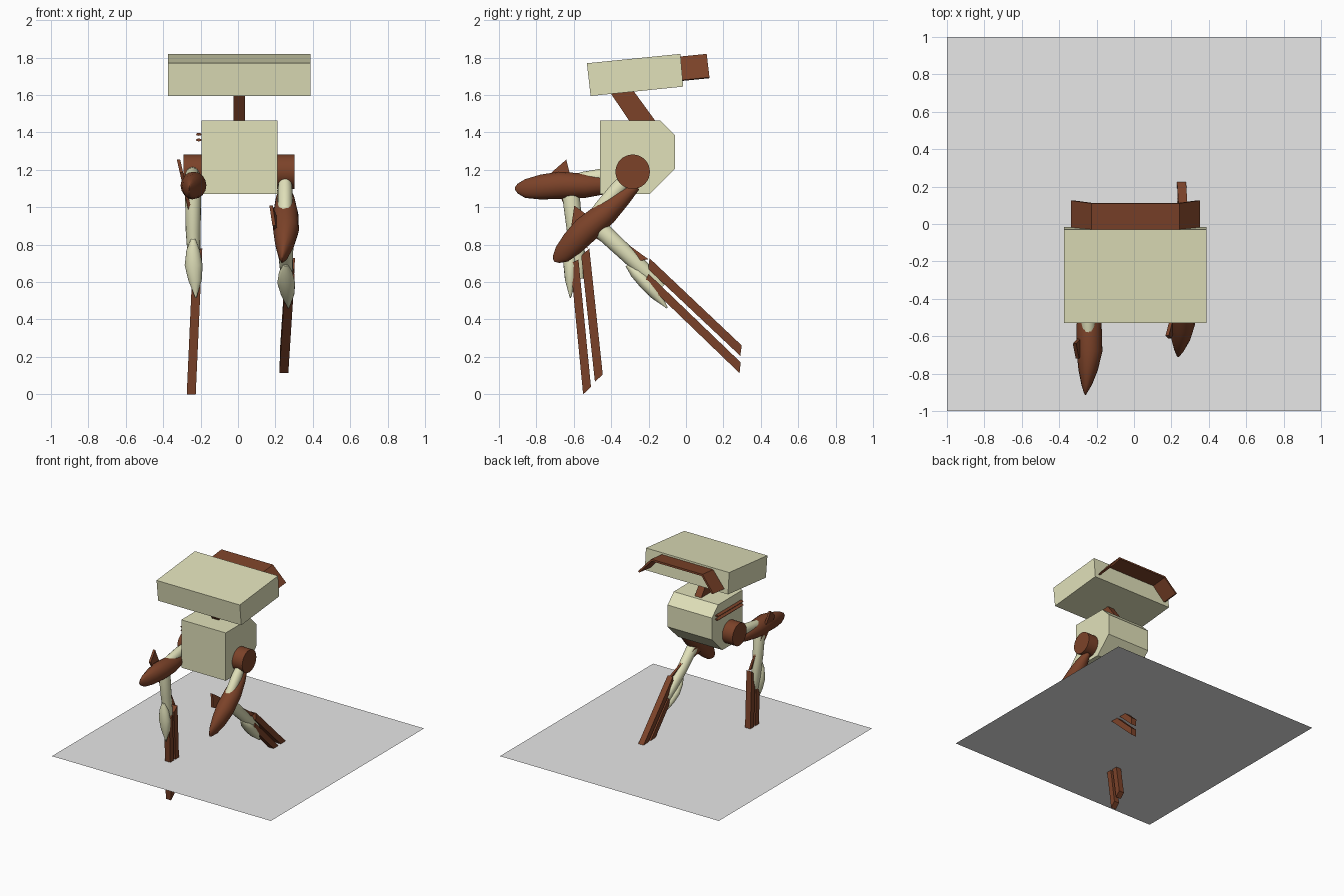
import bpy, bmesh, math
from mathutils import Vector, Matrix

if "Cube" in bpy.data.objects:
    bpy.data.objects.remove(bpy.data.objects["Cube"])


def material(name, rgb):
    m = bpy.data.materials.new(name)
    m.diffuse_color = (*rgb, 1)
    m.use_nodes = True
    m.node_tree.nodes["Principled BSDF"].inputs["Base Color"].default_value = m.diffuse_color
    return m


CREAM = material("cream", (0.75, 0.75, 0.49))
BROWN = material("rust_brown", (0.20, 0.055, 0.022))
GREY = material("light_grey", (0.8, 0.8, 0.8))
CX = 0.007                      # centre line of head and body
HIP = Vector((0, -0.285, 1.19))


def finish(name, bm, mat, xf=None, smooth=False):
    if xf:
        bm.transform(xf)
    bmesh.ops.recalc_face_normals(bm, faces=bm.faces)
    me = bpy.data.meshes.new(name)
    bm.to_mesh(me)
    bm.free()
    me.materials.append(mat)
    ob = bpy.data.objects.new(name, me)
    bpy.context.collection.objects.link(ob)
    if smooth:
        bpy.ops.object.select_all(action='DESELECT')
        ob.select_set(True)
        bpy.context.view_layer.objects.active = ob
        bpy.ops.object.shade_smooth_by_angle(angle=math.radians(40))
    return ob


def prism(name, yz, xmid, half, mat, xf=None):
    """Side profile extruded across x; xmid may lean with height."""
    bm = bmesh.new()
    mid = xmid if callable(xmid) else (lambda z: xmid)
    a, b = [[bm.verts.new((mid(z) + s * half, y, z)) for y, z in yz] for s in (-1, 1)]
    bm.faces.new(a)
    bm.faces.new(b)
    for i in range(len(yz)):
        j = (i + 1) % len(yz)
        bm.faces.new((a[i], a[j], b[j], b[i]))
    return finish(name, bm, mat, xf)


def loft(name, stations, axis, mat, xf=None, n=16):
    """Elliptical rings (x, y, z, half width in x, half width along axis)."""
    bm = bmesh.new()
    rings = []
    for x, y, z, w, h in stations:
        ring = []
        for i in range(n):
            t = 2 * math.pi * i / n
            ring.append(bm.verts.new(Vector((x + w * math.cos(t), y, z)) + Vector(axis) * h * math.sin(t)))
        rings.append(ring)
    for r, s in zip(rings, rings[1:]):
        for i in range(n):
            j = (i + 1) % n
            bm.faces.new((r[i], r[j], s[j], s[i]))
    bm.faces.new(rings[0])
    bm.faces.new(rings[-1])
    return finish(name, bm, mat, xf, True)


# Base sheet
bm = bmesh.new()
bmesh.ops.create_grid(bm, x_segments=1, y_segments=1, size=1, matrix=Matrix.Translation((0, 0, 0.33)))
finish("base_sheet", bm, GREY)

# Body, neck and head
prism("body", [(-.46, 1.07), (-.46, 1.465), (-.14, 1.465), (-.06, 1.385), (-.06, 1.205), (-.195, 1.07)],
      CX, 0.203, CREAM)
prism("neck", [(-.42, 1.635), (-.29, 1.635), (-.155, 1.45), (-.295, 1.45)], CX, 0.03, BROWN)
prism("head", [(-.53, 1.77), (-.03, 1.82), (-.015, 1.645), (-.51, 1.595)], CX, 0.38, CREAM)

# Bent guard plate behind the head, tilted with it
bm = bmesh.new()
outer = [(-.345, 1.69), (-.235, 1.815), (.235, 1.815), (.345, 1.69)]
inner = [(.330, 1.685), (.228, 1.80), (-.228, 1.80), (-.330, 1.685)]
rows = []
for y in (-.04, .11):
    rows.append([bm.verts.new((CX + x, y + (1.82 - z) * 0.12, z + (y - .11) * 0.1 + .005))
                 for x, z in outer + inner])
for i in range(8):
    j = (i + 1) % 8
    bm.faces.new((rows[0][i], rows[0][j], rows[1][j], rows[1][i]))
for r in rows:
    for i in range(3):
        bm.faces.new((r[i], r[i + 1], r[6 - i], r[7 - i]))
finish("head_guard", bm, BROWN)

# Two rods on the body side
for i, z in enumerate((1.36, 1.39)):
    loft(f"side_rod_{i + 1}", [(-.21, -.43, z, .015, .008), (-.21, -.10, z, .015, .008)], (0, 0, 1), BROWN, n=8)

# Hip joints
for side, x in (("left", -.243), ("right", .255)):
    bm = bmesh.new()
    bmesh.ops.create_cone(bm, cap_ends=True, segments=32, radius1=.092, radius2=.092, depth=.095,
                          matrix=Matrix.Translation(HIP + Vector((x, 0, 0))) @ Matrix.Rotation(math.pi / 2, 4, 'Y'))
    finish(side + "_hip_joint", bm, BROWN, smooth=True)


def foot_x(z):
    return -.25 + .045 * z


def build_leg(side, xf):
    # Thigh rod and armoured thigh shell
    loft(side + "_thigh", [(-.243, -.29, 1.185, .03, .035), (-.243, -.42, 1.17, .04, .042),
                           (-.243, -.55, 1.145, .04, .045), (-.243, -.66, 1.12, .03, .04)],
         (0, 0, 1), CREAM, xf)
    loft(side + "_thigh_shell", [(-.245, -.32, 1.12, .02, .025), (-.243, -.42, 1.12, .05, .048),
                                 (-.24, -.54, 1.115, .067, .065), (-.238, -.68, 1.117, .069, .073),
                                 (-.245, -.78, 1.108, .052, .066), (-.253, -.86, 1.1, .028, .05),
                                 (-.259, -.90, 1.1, .010, .026), (-.26, -.915, 1.1, .002, .006)],
         (0, 0, 1), BROWN, xf)
    # Shin and pointed calf shell
    loft(side + "_shin", [(-.24, -.62, 1.12, .03, .035), (-.24, -.615, 1.06, .043, .047),
                          (-.24, -.595, .88, .04, .043), (-.235, -.575, .70, .032, .04),
                          (-.23, -.575, .62, .02, .03)], (0, 1, 0), CREAM, xf)
    loft(side + "_calf_shell", [(-.24, -.63, .83, .012, .012), (-.24, -.622, .77, .036, .032),
                                (-.237, -.617, .69, .048, .038), (-.23, -.617, .61, .036, .03),
                                (-.225, -.618, .515, .003, .003)], (0, 1, 0), CREAM, xf)
    # Slanted knee blade
    prism(side + "_knee_blade", [(-.72, 1.185), (-.64, 1.255), (-.60, 1.09), (-.525, .78), (-.56, .80), (-.66, 1.03)],
          lambda z: -.318 + (1.255 - z) * .225, .009, BROWN, xf)
    # Twin foot bars with slanted ends
    prism(side + "_front_foot_bar", [(-.618, .70), (-.575, .72), (-.508, .04), (-.55, .0)], foot_x, .024, BROWN, xf)
    prism(side + "_rear_foot_bar", [(-.56, .74), (-.517, .78), (-.445, .105), (-.487, .068)], foot_x, .024, BROWN, xf)


build_leg("left", Matrix.Identity(4))
# Same leg, swung back around the hip
swing = Matrix.Translation(HIP + Vector((.495, 0, 0))) @ Matrix.Rotation(math.radians(40.5), 4, 'X') @ Matrix.Translation(-HIP)
build_leg("right", swing)
